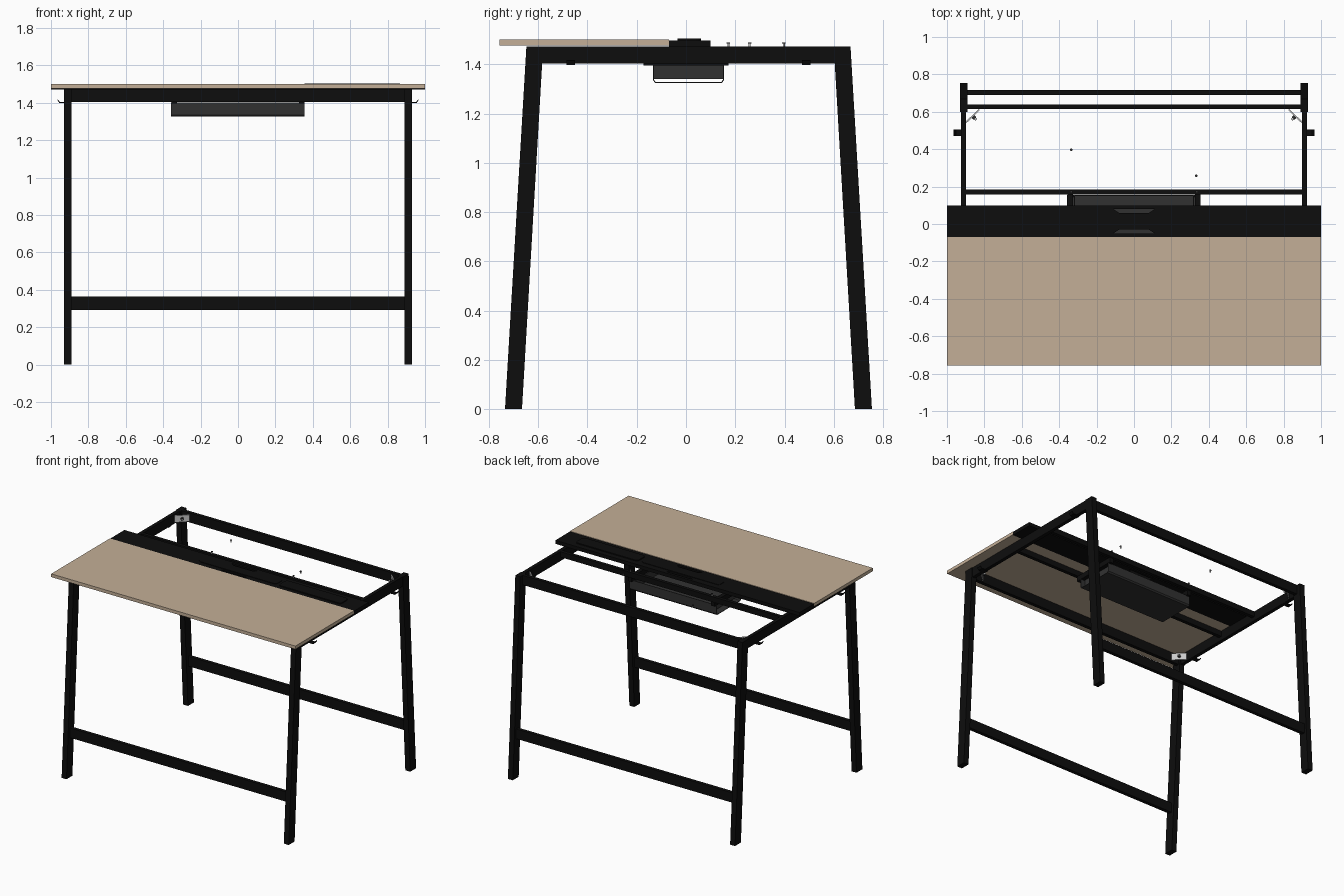
import bpy
import bmesh
import math
from mathutils import Matrix, Vector

if "Cube" in bpy.data.objects:
    bpy.data.objects.remove(bpy.data.objects["Cube"])


def material(name, colour):
    m = bpy.data.materials.new(name)
    m.use_nodes = True
    m.diffuse_color = (*colour, 1)
    bsdf = m.node_tree.nodes["Principled BSDF"]
    bsdf.inputs["Base Color"].default_value = (*colour, 1)
    bsdf.inputs["Roughness"].default_value = 0.6
    return m


BLACK = material("black steel", (0.004, 0.004, 0.004))
GREY = material("dark grey sheet", (0.031, 0.031, 0.031))
WOOD = material("light wood", (0.55, 0.43, 0.31))
SILVER = material("zinc", (0.6, 0.6, 0.6))


def finish(name, bm, mat):
    bmesh.ops.recalc_face_normals(bm, faces=bm.faces)
    mesh = bpy.data.meshes.new(name)
    bm.to_mesh(mesh)
    bm.free()
    mesh.materials.append(mat)
    ob = bpy.data.objects.new(name, mesh)
    bpy.context.collection.objects.link(ob)
    return ob


def box(name, x, y, z, mat):
    """Box from (low, high) ranges on each axis."""
    bm = bmesh.new()
    size = Vector((x[1] - x[0], y[1] - y[0], z[1] - z[0]))
    mid = Vector((sum(x), sum(y), sum(z))) / 2
    bmesh.ops.create_cube(bm, size=1, matrix=Matrix.Translation(mid) @ Matrix.Diagonal((*size, 1)))
    return finish(name, bm, mat)


def prism(name, points, direction, mat):
    """Extrude a closed 3D outline along a vector."""
    bm = bmesh.new()
    face = bm.faces.new([bm.verts.new(p) for p in points])
    new = bmesh.ops.extrude_face_region(bm, geom=[face])["geom"]
    bmesh.ops.translate(bm, vec=direction, verts=[v for v in new if isinstance(v, bmesh.types.BMVert)])
    return finish(name, bm, mat)


def stud(name, centre, radius, depth, mat, turn=Matrix()):
    bm = bmesh.new()
    bmesh.ops.create_cone(bm, cap_ends=True, segments=12, radius1=radius, radius2=radius,
                          depth=depth, matrix=Matrix.Translation(centre) @ turn)
    return finish(name, bm, mat)


SIDES = (("left", 1), ("right", -1))
ENDS = (("front", -1), ("back", 1))
SHIFT = 0.01   # the frame sits slightly behind the middle

for end, e in ENDS:
    # splayed legs
    for side, s in SIDES:
        profile = [(0.745, 0), (0.676, 0), (0.59, 1.473), (0.658, 1.473)]
        prism(f"{end}_{side}_leg", [(s * 0.89, SHIFT + e * y, z) for y, z in profile],
              (s * 0.04, 0, 0), BLACK)

        # corner brace plate with its bolt
        a = Vector((s * 0.902, SHIFT + e * 0.535, 1.412))
        b = Vector((s * 0.83, SHIFT + e * 0.605, 1.412))
        up = Vector((0, 0, 0.05))
        inward = Vector((-s, -e, 0)).normalized()
        prism(f"{end}_{side}_corner_brace", [a, b, b + up, a + up], inward * 0.008, SILVER)
        turn = inward.to_track_quat("Z", "Y").to_matrix().to_4x4()
        middle = (a + b + up) / 2
        stud(f"{end}_{side}_brace_bolt", middle + inward * 0.014, 0.011, 0.016, GREY, turn)
        stud(f"{end}_{side}_brace_bolt_tip", middle + inward * 0.026, 0.006, 0.012, SILVER, turn)

        # hooked clip under the side rail
        y = SHIFT + e * 0.478
        outline = [(0.9, 1.398), (0.955, 1.398), (0.966, 1.415), (0.962, 1.417),
                   (0.952, 1.403), (0.9, 1.403)]
        prism(f"{end}_{side}_clip", [(s * x, y - 0.017, z) for x, z in outline],
              (0, 0.034, 0), BLACK)

    # end rail and low stretcher
    y = SHIFT + e * 0.617
    box(f"{end}_rail", (-0.9, 0.9), (y - 0.013, y + 0.013), (1.403, 1.473), BLACK)
    y = SHIFT + e * 0.693
    box(f"{end}_stretcher", (-0.9, 0.9), (y - 0.013, y + 0.013), (0.293, 0.365), BLACK)
    # inner cross rail
    y = e * 0.172
    box(f"{end}_inner_rail", (-0.9, 0.9), (y - 0.013, y + 0.013), (1.432, 1.472), BLACK)

for side, s in SIDES:
    box(f"{side}_rail", (s * 0.912 - 0.013, s * 0.912 + 0.013), (SHIFT - 0.63, SHIFT + 0.63),
        (1.403, 1.473), BLACK)
    box(f"{side}_tray_hanger", (s * 0.34 - 0.015, s * 0.34 + 0.015), (-0.172, 0.172),
        (1.396, 1.434), BLACK)

# worktop on the front half
box("worktop", (-1, 1), (-0.757, -0.07), (1.476, 1.5), WOOD)

# central service beam with two cable slots
beam = box("service_beam", (-1, 1), (-0.07, 0.1), (1.471, 1.497), BLACK)
for end, e in ENDS:
    y = 0.015 + e * 0.065
    slot = prism(f"{end}_slot_cutter",
                 [(-0.11, y, 1.4), (0.11, y, 1.4), (0.08, y - e * 0.02, 1.4), (-0.08, y - e * 0.02, 1.4)],
                 (0, 0, 0.2), BLACK)
    slot.hide_render = True
    slot.hide_set(True)
    cut = beam.modifiers.new(f"{end}_slot", "BOOLEAN")
    cut.operation = "DIFFERENCE"
    cut.solver = "EXACT"
    cut.object = slot


# beam lids with rounded corners
def lid(name, x, y, top):
    r = 0.02
    points = []
    for i, (cx, cy) in enumerate([(x[1] - r, y[1] - r), (x[0] + r, y[1] - r),
                                  (x[0] + r, y[0] + r), (x[1] - r, y[0] + r)]):
        for k in range(4):
            t = math.pi / 2 * (i + k / 3)
            points.append((cx + r * math.cos(t), cy + r * math.sin(t), 1.496))
    prism(name, points, (0, 0, top - 1.496), BLACK)


lid("centre_lid", (-0.31, 0.33), (-0.025, 0.055), 1.5)
lid("side_lid", (0.355, 0.865), (-0.035, 0.06), 1.504)

# hanging cable tray: outer bent sheet, open at both ends
outer = [(-0.134, 1.4), (-0.134, 1.335), (-0.126, 1.325), (0.146, 1.325), (0.154, 1.335), (0.154, 1.4)]
t = 0.004
inner = [(-0.13, 1.4), (-0.13, 1.337), (-0.124, 1.329), (0.144, 1.329), (0.15, 1.337), (0.15, 1.4)]
bm = bmesh.new()
rings = [[[bm.verts.new((x, y, z)) for y, z in pts] for pts in (outer, inner)] for x in (-0.357, 0.355)]
(lo, li), (ro, ri) = rings
for i in range(len(outer) - 1):
    for p, q in ((lo, ro), (li, ri), (lo, li), (ro, ri)):
        bm.faces.new((p[i], p[i + 1], q[i + 1], q[i]))
for i in (0, -1):
    bm.faces.new((lo[i], li[i], ri[i], ro[i]))
finish("tray_sheet", bm, GREY)

# inner tray floor and end plates
box("tray_floor", (-0.318, 0.318), (-0.13, 0.15), (1.34, 1.344), GREY)
for side, s in SIDES:
    box(f"{side}_tray_end", (s * 0.318 - 0.003, s * 0.318 + 0.003), (-0.13, 0.15), (1.34, 1.4), GREY)

# small locating studs for the missing rear top
for i, (x, y) in enumerate([(-0.335, 0.172), (0.335, 0.172), (0.333, 0.258), (-0.335, 0.397)]):
    stud(f"stud_{i}", (x, y, 1.479), 0.004, 0.014, SILVER)
    stud(f"stud_head_{i}", (x, y, 1.487), 0.007, 0.005, GREY)
